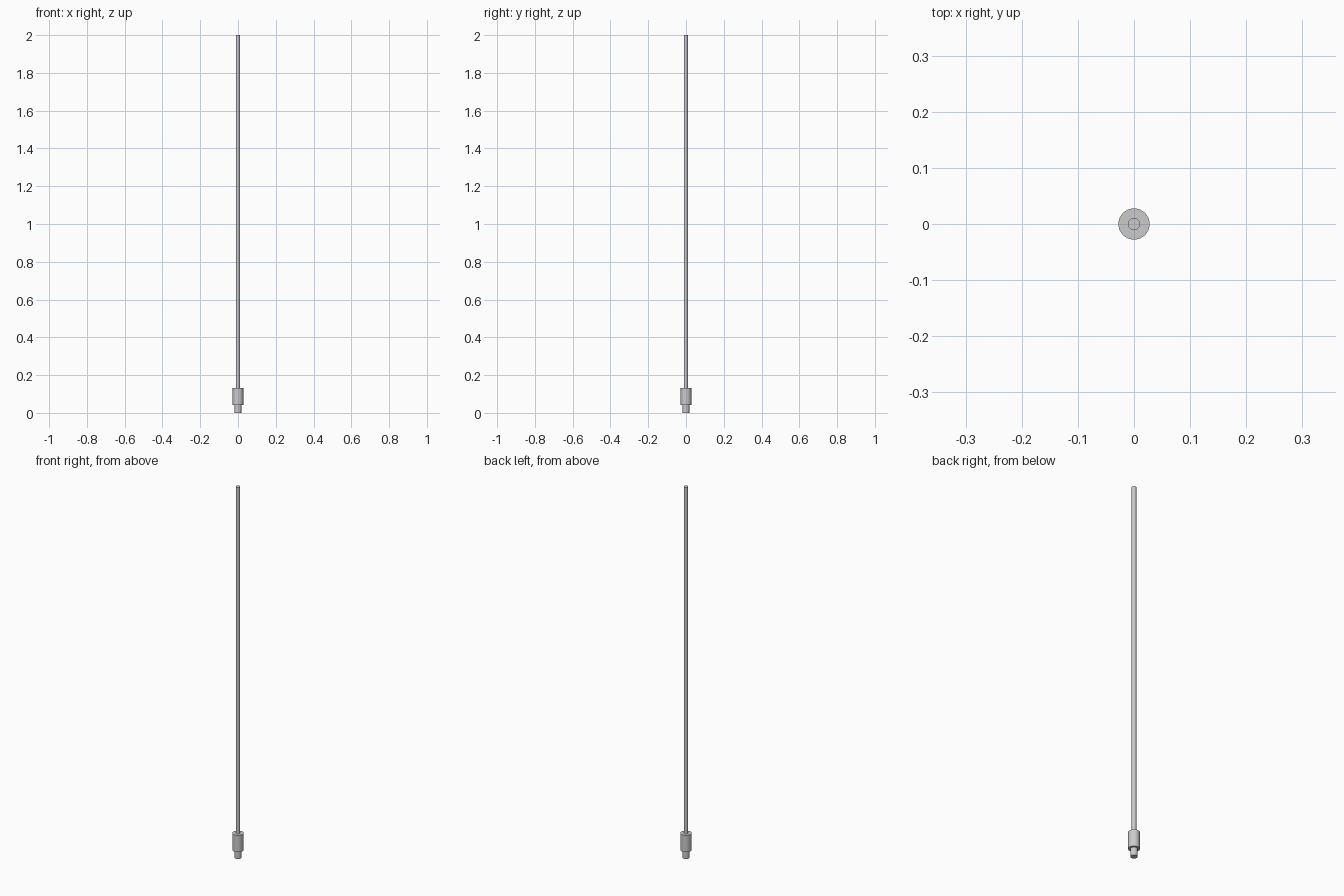
import bpy

if "Cube" in bpy.data.objects:
    bpy.data.objects.remove(bpy.data.objects["Cube"])


def cylinder(name, radius, z0, z1, sides=32):
    bpy.ops.mesh.primitive_cylinder_add(
        vertices=sides, radius=radius, depth=z1 - z0,
        location=(0, 0, (z0 + z1) / 2))
    obj = bpy.context.object
    obj.name = name
    bpy.ops.object.shade_smooth_by_angle()
    return obj


# Narrow connector stub at the bottom
cylinder("connector_stub", 0.0175, 0.0, 0.042)

# Wide base sleeve
cylinder("base_sleeve", 0.0278, 0.042, 0.132)

# Long thin mast
cylinder("mast_rod", 0.0107, 0.132, 2.0)
